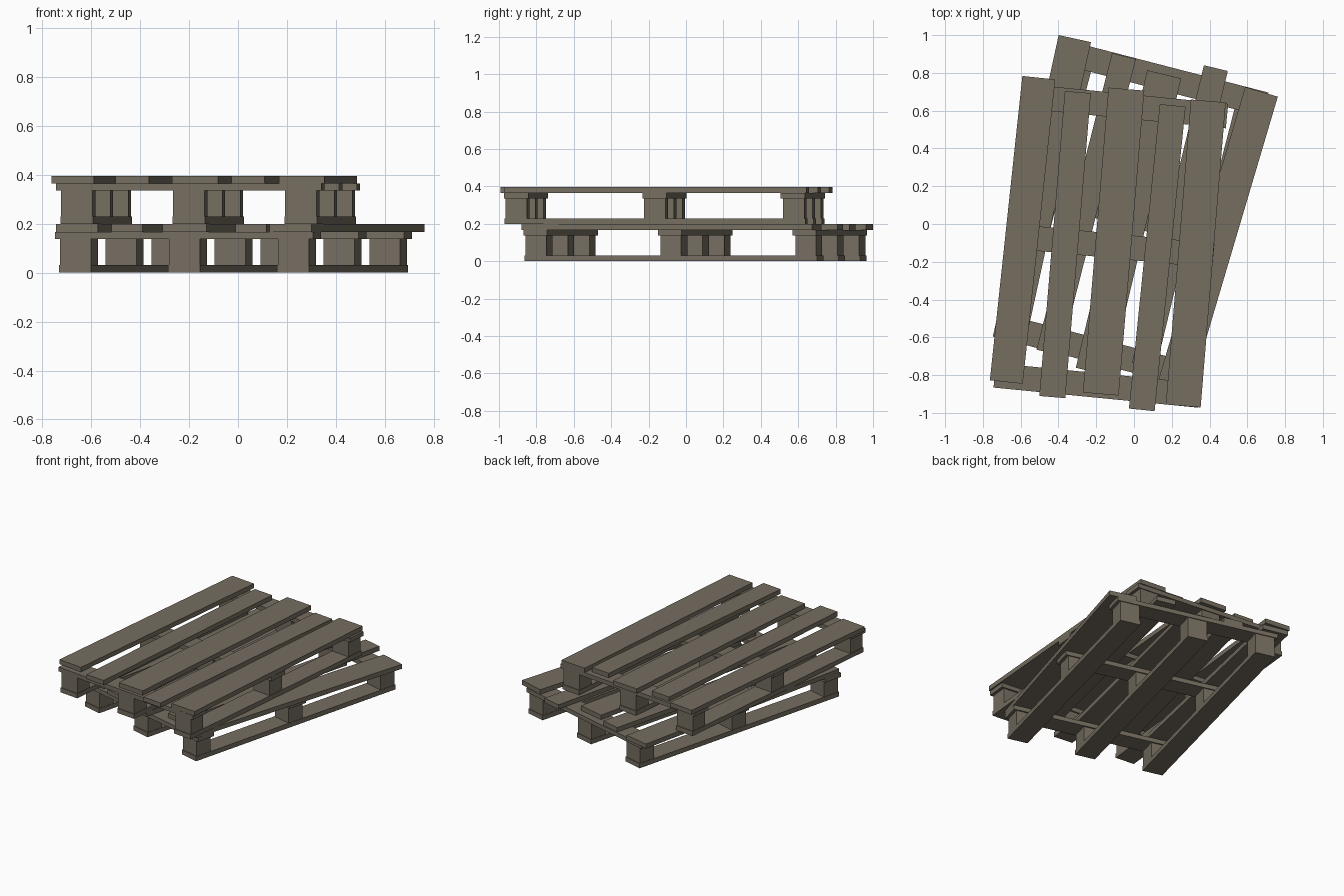
import bpy
import math

if "Cube" in bpy.data.objects:
    bpy.data.objects.remove(bpy.data.objects["Cube"])

# Single weathered wood colour
wood = bpy.data.materials.new("weathered_wood")
wood.diffuse_color = (0.18, 0.155, 0.118, 1)
wood.use_nodes = True
wood.node_tree.nodes["Principled BSDF"].inputs["Base Color"].default_value = wood.diffuse_color

# Layer heights within one pallet: skid, block, cross board, deck board
Z = (0.0, 0.031, 0.138, 0.167, 0.198)


def box(name, x, y, z0, z1, width, length, angle):
    """Upright box turned clockwise by angle (degrees) about its centre."""
    hx, hy = width / 2, length / 2
    verts = [(sx * hx, sy * hy, z) for z in (z0, z1)
             for sx, sy in ((-1, -1), (1, -1), (1, 1), (-1, 1))]
    faces = [(3, 2, 1, 0), (4, 5, 6, 7)]
    faces += [(i, (i + 1) % 4, (i + 1) % 4 + 4, i + 4) for i in range(4)]
    mesh = bpy.data.meshes.new(name)
    mesh.from_pydata(verts, [], faces)
    mesh.materials.append(wood)
    ob = bpy.data.objects.new(name, mesh)
    ob.location = (x, y, 0)
    ob.rotation_euler.z = -math.radians(angle)
    bpy.context.collection.objects.link(ob)
    return ob


def pallet(name, cx, cy, base, angle, deck):
    a = math.radians(angle)

    def place(u, v):
        return (cx + u * math.cos(a) + v * math.sin(a),
                cy - u * math.sin(a) + v * math.cos(a))

    z = [base + h for h in Z]
    # Long skids underneath
    for u in (-0.46, 0, 0.46):
        box(name + "_skid", *place(u, 0), z[0], z[1], 0.135, 1.616, angle)
        # Three spacer blocks on each skid
        for v in (-0.745, 0, 0.745):
            box(name + "_block", *place(u, v), z[1], z[2], 0.13, 0.115, angle)
    # Cross boards
    for v in (-0.743, 0, 0.743):
        box(name + "_cross_board", *place(0, v), z[2], z[3], 1.09, 0.13, angle)
    # Loosely laid deck boards: x, y, width, angle
    for x, y, w, t in deck:
        box(name + "_deck_board", x, y, z[3], z[4], w, 1.62, t)


pallet("lower", -0.018, 0.05, 0, 14.5, [
    (-0.486, 0.19, 0.175, 12.3),
    (-0.253, 0.104, 0.13, 14.3),
    (-0.029, 0.005, 0.185, 13.5),
    (0.243, 0.038, 0.13, 13.6),
    (0.445, -0.077, 0.18, 16.5),
])
pallet("upper", -0.1225, -0.115, Z[4], 5.6, [
    (-0.59, -0.031, 0.175, 6.1),
    (-0.365, -0.109, 0.138, 4.8),
    (-0.108, -0.093, 0.19, 4.8),
    (0.123, -0.178, 0.137, 5.8),
    (0.327, -0.156, 0.185, 4.7),
])
